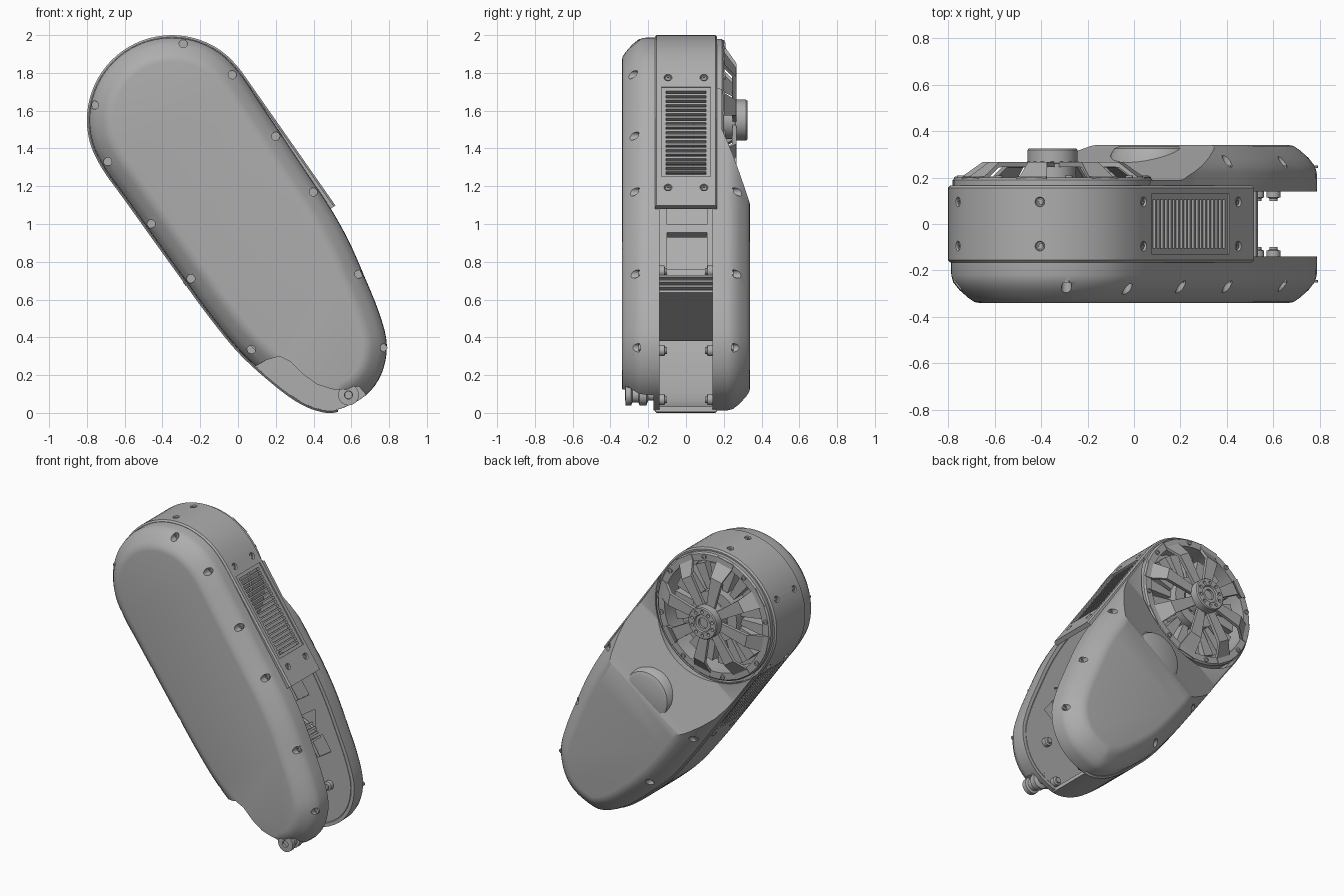
import bpy, bmesh
from math import sin, cos, pi, radians
from mathutils import Vector

if "Cube" in bpy.data.objects:
    bpy.data.objects.remove(bpy.data.objects["Cube"])

grey = bpy.data.materials.new("housing grey")
grey.use_nodes = True
grey.diffuse_color = (0.42, 0.42, 0.42, 1)
grey.node_tree.nodes["Principled BSDF"].inputs["Base Color"].default_value = (0.42, 0.42, 0.42, 1)

# Housing frame: motor centre, long axis U, sideways axis V
A = Vector((-0.35, 0, 1.55))
TILT = radians(35)
U = Vector((sin(TILT), 0, -cos(TILT)))
V = Vector((cos(TILT), 0, sin(TILT)))
Y = Vector((0, 1, 0))
parts = []


def at(s, v, y=0.0):
    return A + U * s + V * v + Y * y


def skin(name, rings, loop=False):
    """Join rings of points into one closed solid."""
    bm = bmesh.new()
    rows = [[bm.verts.new(p) for p in ring] for ring in rings]
    pairs = list(zip(rows, rows[1:])) + ([(rows[-1], rows[0])] if loop else [])
    for a, b in pairs:
        for i in range(len(a)):
            j = (i + 1) % len(a)
            bm.faces.new((a[i], a[j], b[j], b[i]))
    if not loop:
        bm.faces.new(rows[0])
        bm.faces.new(rows[-1])
    bmesh.ops.recalc_face_normals(bm, faces=bm.faces)
    mesh = bpy.data.meshes.new(name)
    bm.to_mesh(mesh)
    bm.free()
    mesh.materials.append(grey)
    obj = bpy.data.objects.new(name, mesh)
    bpy.context.scene.collection.objects.link(obj)
    parts.append(obj)
    return obj


def join(name, objs):
    bm = bmesh.new()
    for o in objs:
        bm.from_mesh(o.data)
        parts.remove(o)
        bpy.data.objects.remove(o)
    mesh = bpy.data.meshes.new(name)
    bm.to_mesh(mesh)
    bm.free()
    mesh.materials.append(grey)
    obj = bpy.data.objects.new(name, mesh)
    bpy.context.scene.collection.objects.link(obj)
    parts.append(obj)
    return obj


def cut(obj, *cutters):
    cutter = join("cutter", cutters)
    cutter.hide_render = True
    mod = obj.modifiers.new("cut", 'BOOLEAN')
    mod.operation, mod.solver, mod.object = 'DIFFERENCE', 'EXACT', cutter
    mesh = bpy.data.meshes.new_from_object(obj.evaluated_get(bpy.context.evaluated_depsgraph_get()))
    obj.modifiers.clear()
    obj.data = mesh
    parts.remove(cutter)
    bpy.data.objects.remove(cutter)


def turned(name, c, profile, axis=Y, side=V, n=32, turn=0.0):
    """Solid of revolution: profile of (radius, distance along axis)."""
    up = axis.cross(side)
    angles = [turn + 2 * pi * i / n for i in range(n)]
    return skin(name, [[c + axis * d + (side * cos(t) + up * sin(t)) * r for t in angles]
                       for r, d in profile])


def tube(name, profile, n=64):
    """Ring around the motor axis with a closed (radius, y) section."""
    return skin(name, [[A + Y * y + (U * cos(t) + V * sin(t)) * r for r, y in profile]
                       for t in (2 * pi * i / n for i in range(n))], True)


def block(name, s0, s1, y0, y1, v0, v1):
    return skin(name, [[at(s, v, y) for s, y in ((s0, y0), (s1, y0), (s1, y1), (s0, y1))]
                       for v in (v0, v1)])


# Housing outline, smoothed through control points
ctrl = [(A.x + 0.45 * cos(radians(a)), A.z + 0.45 * sin(radians(a))) for a in range(35, 216, 20)]
ctrl += [(-.61, 1.14), (-.5, .986), (-.28, .68), (-.14, .49), (0, .32), (.15, .18), (.3, .065),
         (.42, .01), (.53, .005), (.68, .08), (.77, .2), (.8, .36), (.76, .53), (.675, .74),
         (.595, .92), (.5, 1.09), (.38, 1.27), (.26, 1.45), (.14, 1.63)]
pts = [Vector((x, 0, z)) for x, z in ctrl]
outline = []
for i in range(len(pts)):
    a, b, c, d = (pts[(i + k - 1) % len(pts)] for k in range(4))
    for t in (0, .25, .5, .75):
        outline.append(b + (c - a) * (t / 2) + (2 * a - 5 * b + 4 * c - d) * (t * t / 2)
                       + (3 * b - a - 3 * c + d) * (t ** 3 / 2))


def inset(path, off, y, closed=True):
    out, n = [], len(path)
    for i, p in enumerate(path):
        e = path[(i + 1) % n] if closed or i < n - 1 else p
        tan = (e - (path[i - 1] if closed or i else p)).normalized()
        out.append(p + Vector((-tan.z, 0, tan.x)) * off + Y * y)
    return out


def loft(name, sign, profile):
    return skin(name, [inset(outline, off, y * sign) for y, off in profile])


# Covers: hollow underneath, rounded chamfer outside
shell = [(.14, .012), (.22, .014), (.25, .022), (.285, .05), (.32, .09), (.336, .115), (.34, .14)]
front = loft("front_cover", -1, [(.315, .14), (.24, .07), (.14, .035)] + shell)
back = loft("back_cover", 1, [(.18, .06), (.14, .035)] + shell)

# Notch in the front cover around the pulley
notch = [(0, .22), (.1, .25), (.15, .28), (.22, .30), (.28, .27), (.35, .2), (.42, .15), (.5, .125),
         (.58, .125), (.64, .14), (.7, .07), (.75, -.1), (0, -.1)]
cut(front, skin("cutter", [[Vector((x, y, z)) for x, z in notch] for y in (-.4, -.172)]))

# Ramp and motor opening in the back cover
ramp = [(-1, .19), (.36, .19), (.7, .315), (.75, .334), (.8, .36), (.8, .6), (-1, .6)]
cut(back, skin("cutter", [[at(s, v, y) for s, y in ramp] for v in (-.8, .8)]))
cut(back, turned("cutter", A, [(.45, 0), (.45, .5)], n=96))
turned("back_cover_boss", at(.75, 0), [(.19, .24), (.18, .3), (.165, .325), (.14, .336)], n=48)

# Cover screws sunk into the chamfer
spots = [(-.29, 1.955), (-.03, 1.79), (.2, 1.465), (.4, 1.17), (.64, .735), (.775, .345),
         (-.76, 1.63), (-.69, 1.33), (-.46, 1.0), (-.25, .71), (.07, .335)]
for cover, sign in ((front, -1), (back, 1)):
    places = [Vector((x, 0, z)) for x, z in spots]
    if sign > 0:
        places = [p for p in places if (p - A).dot(U) > .7]
    cut(cover, *[turned("cutter", p, [(.022, .245), (.022, .4)], Y * sign, n=16) for p in places])
    for p in places:
        turned("cover_screw", p, [(.016, .24), (.016, .252), (.008, .252), (.008, .246)], Y * sign, n=12)

# Wrap-around band, open on the lower left side
path = [at(s, .45) for s in (.867, .65, .43, .2)] + outline[:73]
edges = [inset(path, o, y, False) for o, y in
         ((0, -.155), (0, .155), (.01, .165), (.03, .165), (.03, -.165), (.01, -.165))]
band = skin("side_band", list(zip(*edges)))
# Vent panels and band screws on both long sides
for side in (-1, 1):
    cut(band, block("cutter", .1, .68, -.13, .13, side * .442, side * .5))
    cut(band, *[block("cutter", s - .009, s + .009, -.105, .105, side * .35, side * .5)
                for s in (.13 + .029 * k for k in range(19))])
screw_rays = [(at(s, 0), V * side) for side in (-1, 1) for s in (.04, .75)]
screw_rays += [(A.copy(), Vector((cos(a), 0, sin(a)))) for a in (radians(97), radians(155))]
bores, heads = [], []
for base, ray in screw_rays:
    for y in (-.095, .095):
        bores.append(turned("cutter", base + Y * y, [(.018, .436), (.026, .47)], ray, Y, 16))
        heads.append((base + Y * y, ray))
cut(band, *bores)
for c, ray in heads:
    turned("band_screw", c, [(.014, .43), (.014, .444), (.007, .444), (.007, .438)], ray, Y, 12)

# Inner side plates with lightening holes
for name, sign in (("front_plate", -1), ("back_plate", 1)):
    plate = loft(name, sign, [(.142, .04), (.165, .04)])
    if sign > 0:
        cut(plate, turned("cutter", A, [(.45, 0), (.45, .5)], n=96))
    holes = []
    for k, s in enumerate((.72, .92, 1.12, 1.3)):
        for side in (-1, 1):
            holes.append(turned("cutter", at(s, side * (.25 - .03 * k)), [(.085, .1), (.085, .2)],
                                Y * sign, n=3 + k % 2, turn=side * k * .8))
    cut(plate, *holes)
    for x, z in ((.6, .33), (.53, .07), (.3, .75)):
        turned("plate_post", Vector((x, 0, z)), [(.03, .145), (.03, .115), (.018, .11), (.018, .1)],
               Y * sign, n=16)

# Motor: drum, rim, coils, spoked cap and hub
turned("motor_drum", A, [(.415, -.135), (.415, .05)], n=64)
tube("motor_rim", [(.375, .04), (.43, .04), (.43, .19), (.42, .2), (.375, .2)])
tube("motor_core", [(.1, .04), (.17, .04), (.17, .19), (.1, .19)])
for k in range(18):
    t = 2 * pi * k / 18
    r, w = U * cos(t) + V * sin(t), V * cos(t) - U * sin(t)
    skin("motor_coil", [[A + r * d + w * x + Y * y for x, y in
                         ((-h, .04), (h, .04), (h, .14), (-h, .14))]
                        for d, h in ((.165, .02), (.27, .032), (.34, .038))])
for k in range(8):
    t = 2 * pi * (k + .5) / 8
    r, w = U * cos(t) + V * sin(t), V * cos(t) - U * sin(t)
    skin("cap_spoke", [[A + r * d + w * x + Y * y for x, y in
                        ((-h, top - .022), (h, top - .022), (h, top), (-h, top))]
                       for d, h, top in ((.08, .028, .268), (.3, .042, .266), (.385, .06, .205),
                                         (.42, .065, .203))])
    t += pi / 8
    turned("rim_screw", A + (U * cos(t) + V * sin(t)) * .402,
           [(.016, .19), (.016, .208), (.008, .208), (.008, .203)], n=12)
hub = tube("output_hub", [(.035, .2), (.1, .2), (.1, .26), (.108, .262), (.108, .318), (.102, .325),
                          (.06, .325), (.055, .315), (.035, .315)], 48)
cut(hub, *[turned("cutter", A + (U * cos(k * pi / 5) + V * sin(k * pi / 5)) * .08,
                  [(.011, .29), (.011, .4)], n=12) for k in range(10)])
turned("hub_shaft", A, [(.036, .05), (.036, .3)], n=24)

# Windowed bracket and fins between the plates
bracket = block("inner_bracket", .5, 1.25, -.142, .142, 0, .05)
cut(bracket, block("cutter", .76, 1.0, -.1, .11, -.1, .2), block("cutter", .55, .71, -.1, .11, -.1, .2))
block("bracket_back", .45, 1.25, -.142, .142, -.12, -.1)
for k in range(4):
    s = 1.14 + .033 * k
    block("bracket_fin", s, s + .014, -.142, .142, -.25, .2)

# Belt pulley on the front lower corner
turned("pulley", Vector((.585, 0, .095)),
       [(.02, -.31), (.022, -.322), (.055, -.32), (.055, -.29), (.04, -.284), (.04, -.252),
        (.055, -.246), (.055, -.21), (.03, -.2), (.03, -.14)], n=32)

# Smooth shading with sharp edges kept
bpy.ops.object.select_all(action='DESELECT')
for o in parts:
    o.select_set(True)
bpy.context.view_layer.objects.active = parts[0]
bpy.ops.object.shade_smooth_by_angle(angle=radians(28))
